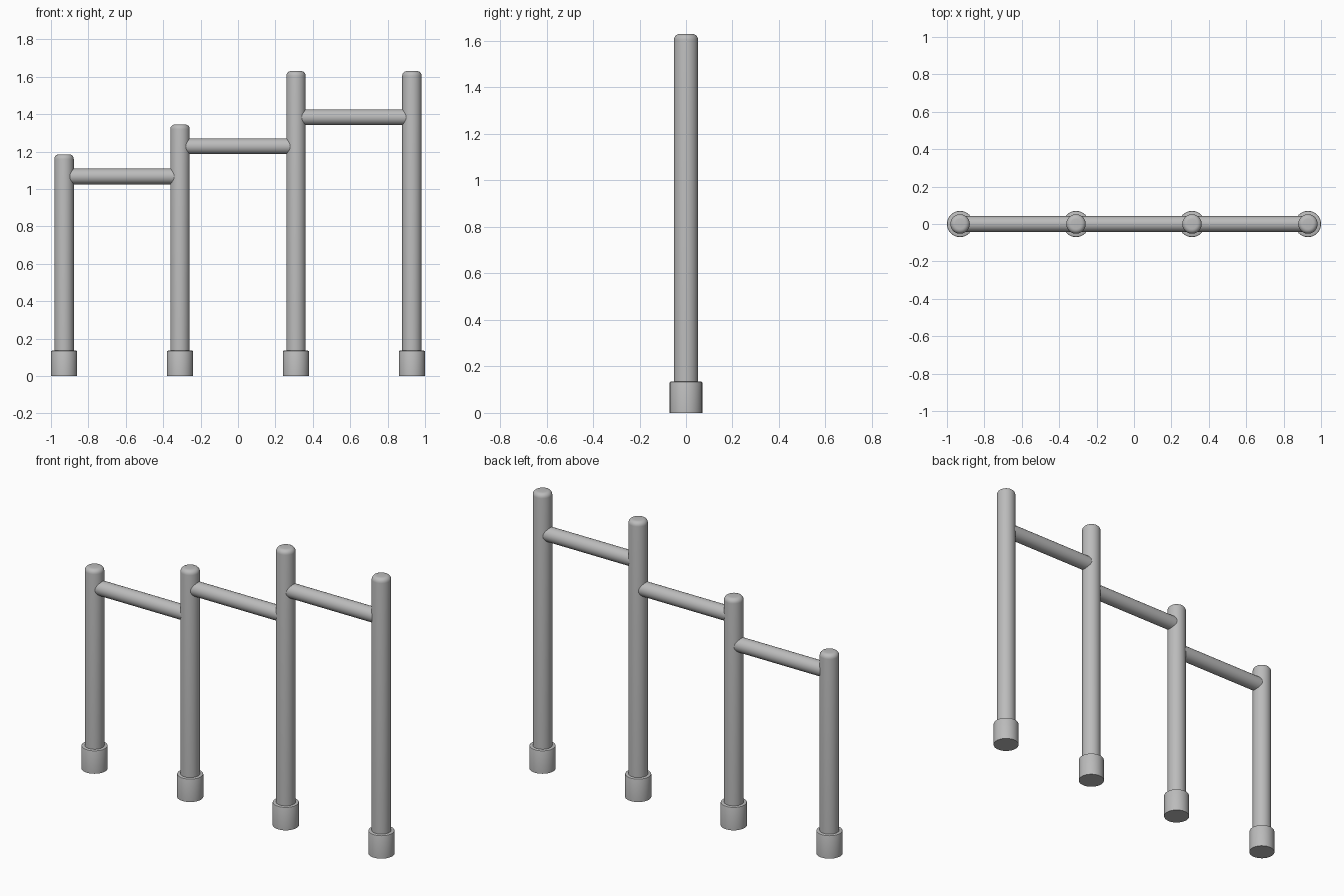
import bpy
import bmesh
from math import radians, pi, sin, cos
from mathutils import Matrix

cube = bpy.data.objects.get("Cube")
if cube:
    bpy.data.objects.remove(cube, do_unlink=True)

steel = bpy.data.materials.new("grey steel")
steel.use_nodes = True
GREY = (0.5, 0.5, 0.5, 1)
steel.diffuse_color = GREY
steel.node_tree.nodes["Principled BSDF"].inputs["Base Color"].default_value = GREY


def add_object(name, bm, location):
    mesh = bpy.data.meshes.new(name)
    bm.to_mesh(mesh)
    bm.free()
    mesh.materials.append(steel)
    obj = bpy.data.objects.new(name, mesh)
    obj.location = location
    bpy.context.collection.objects.link(obj)
    bpy.ops.object.select_all(action="DESELECT")
    obj.select_set(True)
    bpy.context.view_layer.objects.active = obj
    bpy.ops.object.shade_smooth_by_angle(angle=radians(35))
    return obj


def upright(name, x, radius, height, rounding, steps):
    """Standing cylinder with a rounded top rim."""
    bm = bmesh.new()
    bmesh.ops.create_cone(bm, cap_ends=True, segments=32, radius1=radius,
                          radius2=radius, depth=height,
                          matrix=Matrix.Translation((0, 0, height / 2)))
    rim = [e for e in bm.edges if all(v.co.z > height - 0.001 for v in e.verts)]
    bmesh.ops.bevel(bm, geom=rim, offset=rounding, segments=steps,
                    profile=0.5, affect="EDGES")
    return add_object(name, bm, (x, 0, 0))


def rail(name, x, z, length, radius):
    """Horizontal bar along x, its ends buried in the posts."""
    bm = bmesh.new()
    bmesh.ops.create_cone(bm, cap_ends=True, segments=32, radius1=radius,
                          radius2=radius, depth=length,
                          matrix=Matrix.Rotation(pi / 2, 4, "Y"))
    return add_object(name, bm, (x, 0, z))


SPACING = 0.62
post_heights = {"low": 1.185, "middle": 1.345, "tall_inner": 1.63, "tall_outer": 1.63}
rail_heights = {"low": 1.067, "middle": 1.228, "high": 1.383}

# Posts with ground sleeves
for i, (label, height) in enumerate(post_heights.items()):
    x = (i - 1.5) * SPACING
    upright(label + "_post", x, 0.052, height, 0.025, 5)
    upright(label + "_sleeve", x, 0.07, 0.135, 0.005, 2)

# Stepped pull-up rails
for i, (label, z) in enumerate(rail_heights.items()):
    rail(label + "_rail", (i - 1) * SPACING, z, SPACING, 0.042)
